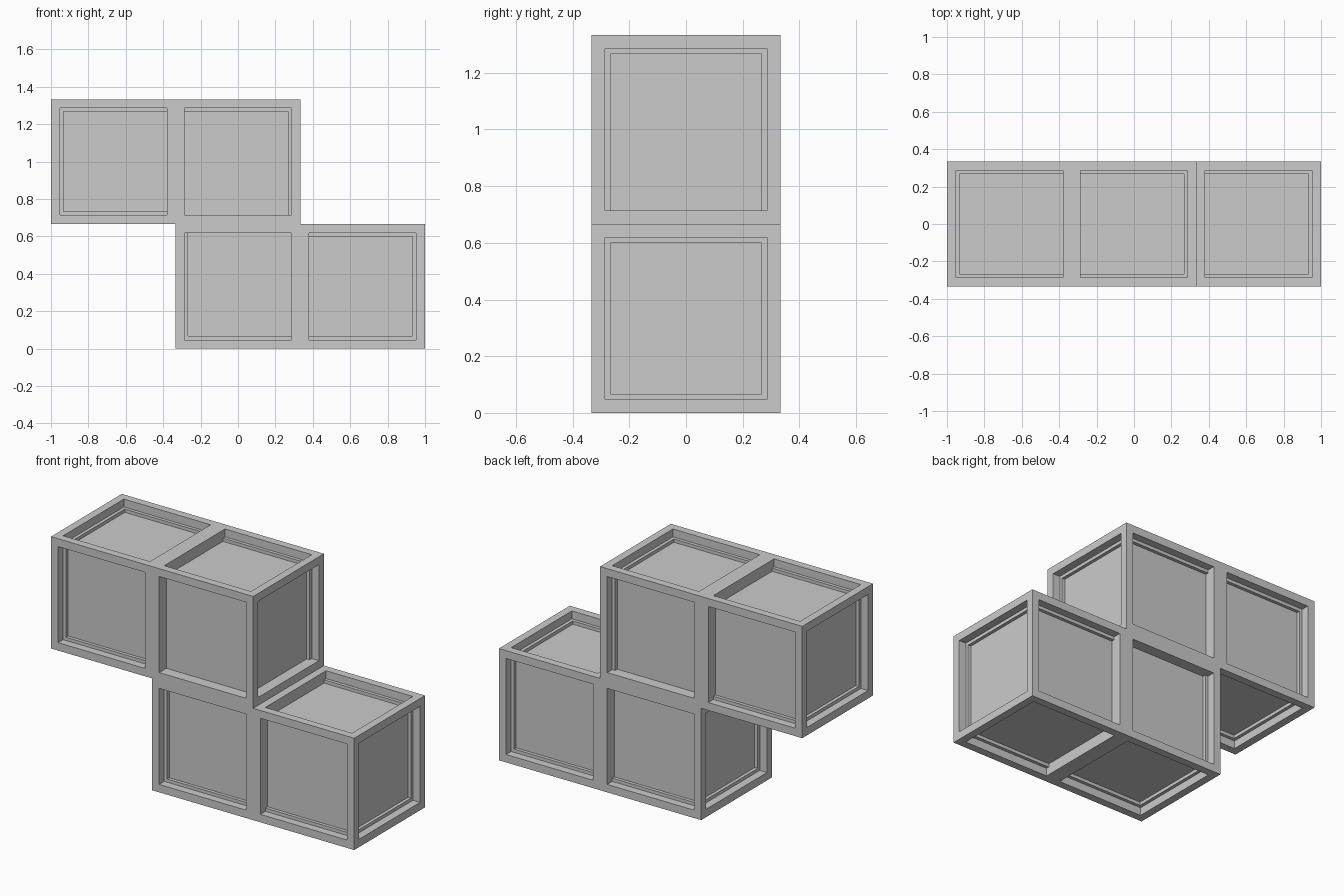
import bpy, bmesh
from mathutils import Vector, Matrix

if "Cube" in bpy.data.objects:
    bpy.data.objects.remove(bpy.data.objects["Cube"])

S = 2 / 3        # cell size
RIM = S / 10     # frame width and recess depth

bm = bmesh.new()

# Four cubes in a stepped zigzag: two on top, two below shifted right
for cx, cz in [(-S, 1.5 * S), (0, 1.5 * S), (0, 0.5 * S), (S, 0.5 * S)]:
    bmesh.ops.create_cube(bm, size=S, matrix=Matrix.Translation((cx, 0, cz)))
bmesh.ops.remove_doubles(bm, verts=bm.verts[:], dist=1e-4)

# Remove the hidden faces between touching cubes
groups = {}
for f in bm.faces:
    key = tuple(round(c, 3) + 0.0 for c in f.calc_center_median())
    groups.setdefault(key, []).append(f)
inner = [f for g in groups.values() if len(g) > 1 for f in g]
if inner:
    bmesh.ops.delete(bm, geom=inner, context='FACES')
# Shared faces may be merged into one: those have an edge with 3+ faces on every side
inner = [f for f in bm.faces if all(len(e.link_faces) > 2 for e in f.edges)]
if inner:
    bmesh.ops.delete(bm, geom=inner, context='FACES')
bmesh.ops.recalc_face_normals(bm, faces=bm.faces[:])

# Recessed square panel in every outer face
panels = bm.faces[:]
bmesh.ops.inset_individual(bm, faces=panels, thickness=RIM, depth=0)
sunk = bmesh.ops.extrude_discrete_faces(bm, faces=panels)["faces"]
for f in sunk:
    f.normal_update()
    bmesh.ops.translate(bm, verts=f.verts[:], vec=-f.normal * RIM)
bmesh.ops.recalc_face_normals(bm, faces=bm.faces[:])

mesh = bpy.data.meshes.new("zigzag_block")
bm.to_mesh(mesh)
bm.free()
block = bpy.data.objects.new("zigzag_block", mesh)
bpy.context.collection.objects.link(block)
